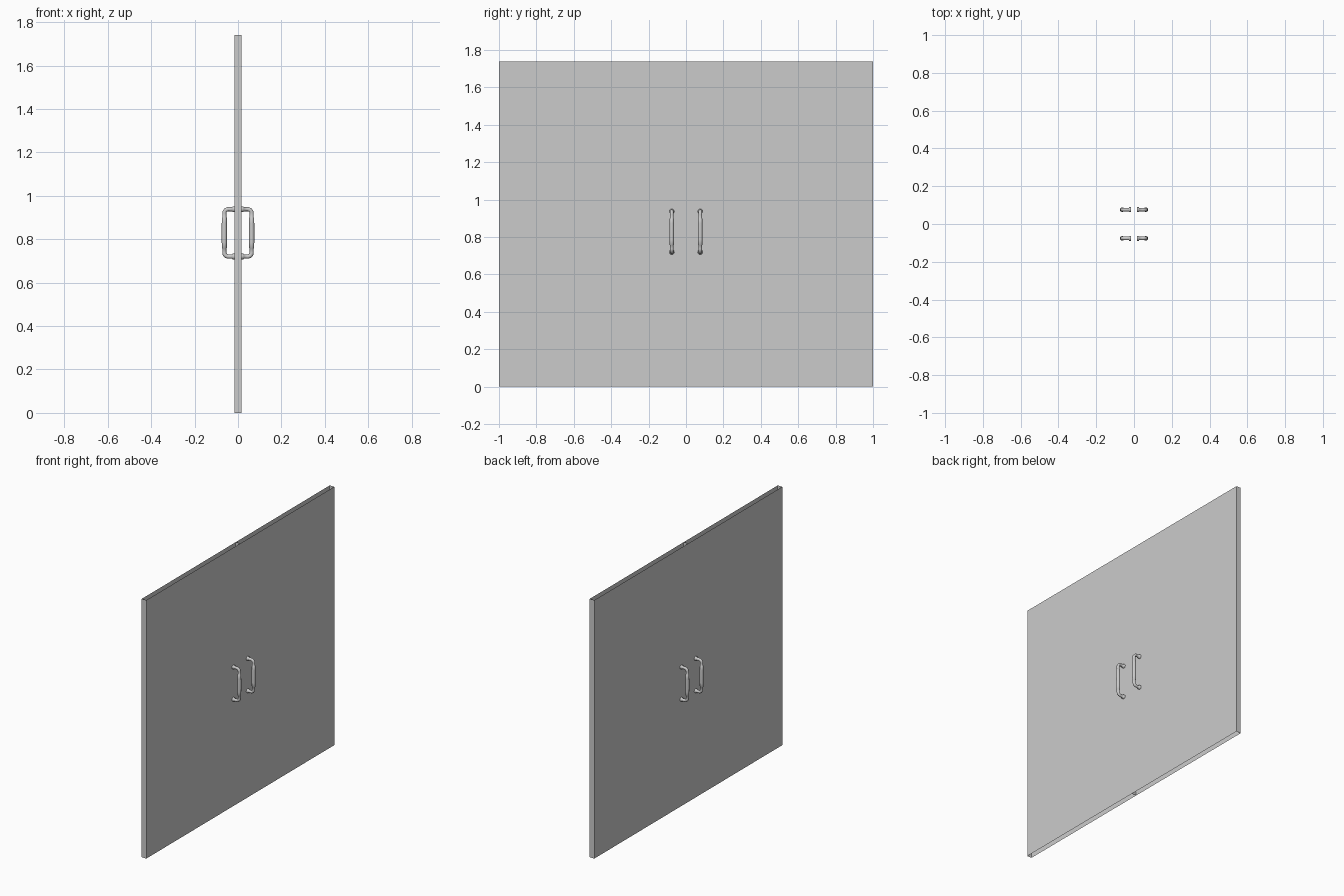
import bpy, bmesh, math

if "Cube" in bpy.data.objects:
    bpy.data.objects.remove(bpy.data.objects["Cube"])

HALF_T, HEIGHT = 0.017, 1.74        # leaf half thickness and height
GRIP_X, LOW, HIGH = 0.063, 0.72, 0.938
ROD, GRIP, FOOT, BEND = 0.0095, 0.0122, 0.0135, 0.018


def add_leaf(name, y0, y1):
    """Door leaf: four upright faces, open at the top and bottom edges."""
    bm = bmesh.new()
    corners = [(-HALF_T, y0), (HALF_T, y0), (HALF_T, y1), (-HALF_T, y1)]
    low = [bm.verts.new((x, y, 0)) for x, y in corners]
    high = [bm.verts.new((x, y, HEIGHT)) for x, y in corners]
    for i in range(4):
        j = (i + 1) % 4
        bm.faces.new((low[i], low[j], high[j], high[i]))
    mesh = bpy.data.meshes.new(name)
    bm.to_mesh(mesh)
    bm.free()
    bpy.context.collection.objects.link(bpy.data.objects.new(name, mesh))


def half_path():
    """(x, z, radius) from the lower foot up to the middle of the grip."""
    pts = [(HALF_T, LOW, FOOT), (HALF_T + 0.008, LOW, FOOT), (HALF_T + 0.010, LOW, ROD)]
    for i in range(7):
        a = math.pi / 2 * i / 6
        pts.append((GRIP_X - BEND + BEND * math.sin(a),
                    LOW + BEND - BEND * math.cos(a), ROD))
    pts += [(GRIP_X, 0.757, ROD), (GRIP_X, 0.759, 0.0112), (GRIP_X, 0.785, 0.0119),
            (GRIP_X, (LOW + HIGH) / 2, GRIP)]
    return pts


def add_handle(name, side, y):
    """Pull handle: bent rod with foot collars and a swollen grip."""
    lower = half_path()
    path = lower + [(x, LOW + HIGH - z, r) for x, z, r in reversed(lower[:-1])]
    curve = bpy.data.curves.new(name, 'CURVE')
    curve.dimensions = '3D'
    curve.bevel_depth = 1.0
    curve.bevel_resolution = 4
    curve.use_fill_caps = True
    spline = curve.splines.new('POLY')
    spline.points.add(len(path) - 1)
    for p, (x, z, r) in zip(spline.points, path):
        p.co = (side * x, y, z, 1)
        p.radius = r
    bpy.context.collection.objects.link(bpy.data.objects.new(name, curve))


# Two door leaves meeting in the middle
add_leaf("left_door_leaf", -1, 0)
add_leaf("right_door_leaf", 0, 1)

# One handle on each face of each leaf
for side, face in ((-1, "rear"), (1, "front")):
    for y, leaf in ((-0.076, "left"), (0.076, "right")):
        add_handle(f"{leaf}_{face}_handle", side, y)
